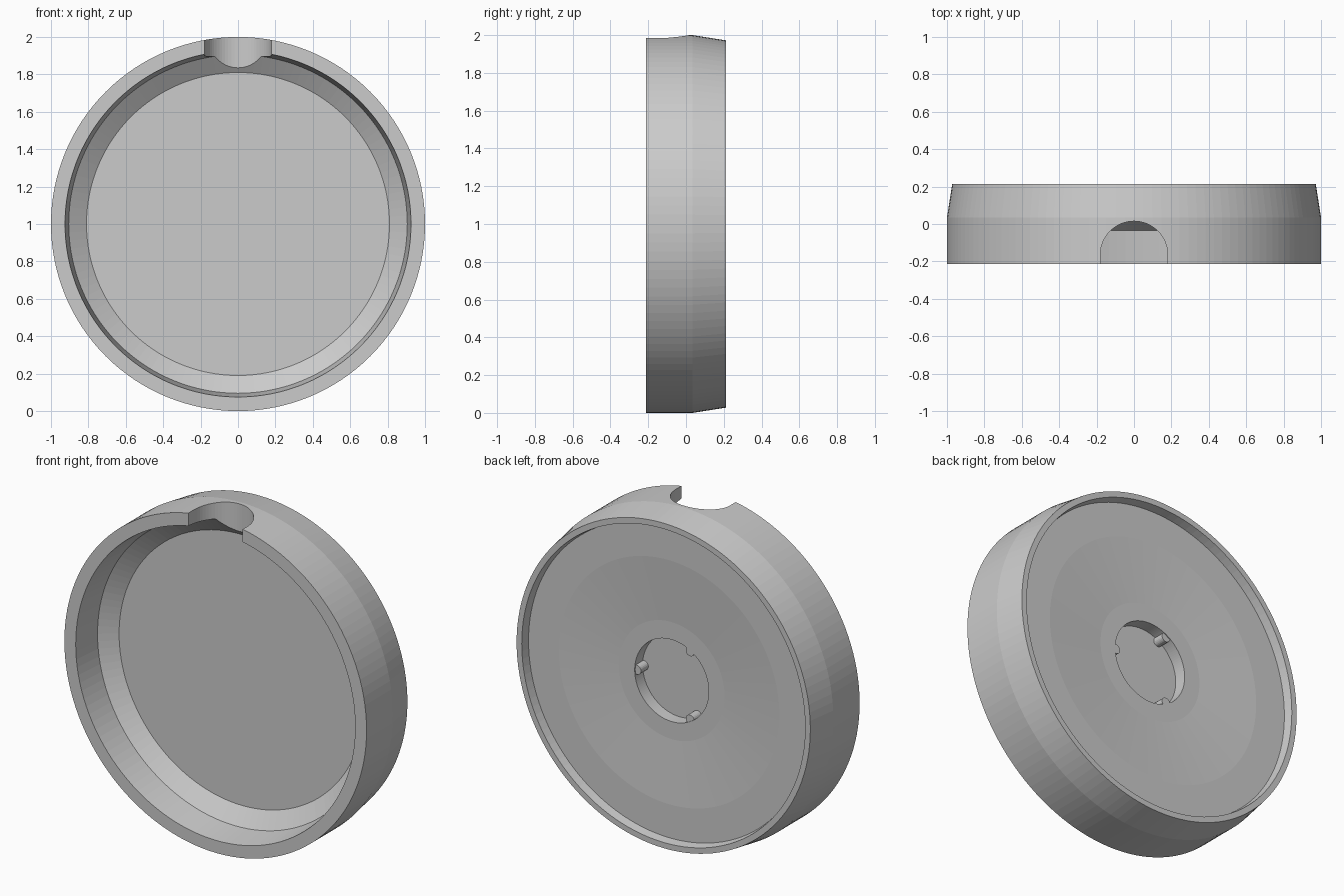
import bpy
import bmesh
from math import cos, sin, pi

if "Cube" in bpy.data.objects:
    bpy.data.objects.remove(bpy.data.objects["Cube"], do_unlink=True)

grey = bpy.data.materials.new("plain_grey")
grey.use_nodes = True
grey.diffuse_color = (0.6, 0.6, 0.6, 1)
grey.node_tree.nodes["Principled BSDF"].inputs["Base Color"].default_value = (0.6, 0.6, 0.6, 1)


def finish(name, bm):
    bmesh.ops.recalc_face_normals(bm, faces=bm.faces)
    mesh = bpy.data.meshes.new(name)
    bm.to_mesh(mesh)
    bm.free()
    mesh.materials.append(grey)
    obj = bpy.data.objects.new(name, mesh)
    bpy.context.collection.objects.link(obj)
    return obj


def lathe(name, profile, steps):
    """Revolve (radius, y) points about the y axis through z = 1 and cap both ends."""
    bm = bmesh.new()
    rings = []
    for r, y in profile:
        rings.append([bm.verts.new((r * sin(2 * pi * i / steps), y, 1 + r * cos(2 * pi * i / steps)))
                      for i in range(steps)])
    for a, b in zip(rings, rings[1:]):
        for i in range(steps):
            j = (i + 1) % steps
            bm.faces.new((a[i], a[j], b[j], b[i]))
    bm.faces.new(rings[0])
    bm.faces.new(rings[-1])
    return finish(name, bm)


def cylinder(name, x, y, z, radius, depth, axis, steps):
    bpy.ops.mesh.primitive_cylinder_add(vertices=steps, radius=radius, depth=depth, location=(x, y, z),
                                        rotation=(pi / 2 if axis == "y" else 0, 0, 0))
    obj = bpy.context.object
    obj.name = name
    obj.data.materials.append(grey)
    return obj


# Round dish: front floor, chamfer, wall, rim, outside, back rim, dished back, hub recess
body = lathe("dish_body", [
    (0.81, 0.033), (0.905, -0.035), (0.925, -0.213), (1.0, -0.213),
    (1.0, 0.035), (0.972, 0.213), (0.938, 0.213), (0.93, 0.16),
    (0.73, 0.16), (0.35, 0.135), (0.245, 0.135), (0.245, 0.06)], 128)

# Rounded notch through the top of the rim, open to the front
cutter = cylinder("notch_cutter", 0, -0.165, 1.9, 0.18, 0.4, "z", 64)
slot = bmesh.new()
bmesh.ops.create_cube(slot, size=1)
for v in slot.verts:
    v.co = (v.co.x * 0.36, -0.265 + v.co.y * 0.2, 1.9 + v.co.z * 0.4)
slot_cutter = finish("notch_slot_cutter", slot)
for tool in (cutter, slot_cutter):
    cut = body.modifiers.new("notch", "BOOLEAN")
    cut.operation = "DIFFERENCE"
    cut.solver = "EXACT"
    cut.object = tool
bpy.context.view_layer.objects.active = body
for name in [m.name for m in body.modifiers]:
    bpy.ops.object.modifier_apply(modifier=name)
for tool in (cutter, slot_cutter):
    bpy.data.objects.remove(tool, do_unlink=True)

# Three small pins around the hub recess
for i in range(3):
    a = 2 * pi * i / 3
    cylinder(f"hub_pin_{i + 1}", 0.235 * cos(a), 0.09, 1 + 0.235 * sin(a), 0.028, 0.08, "y", 20)
